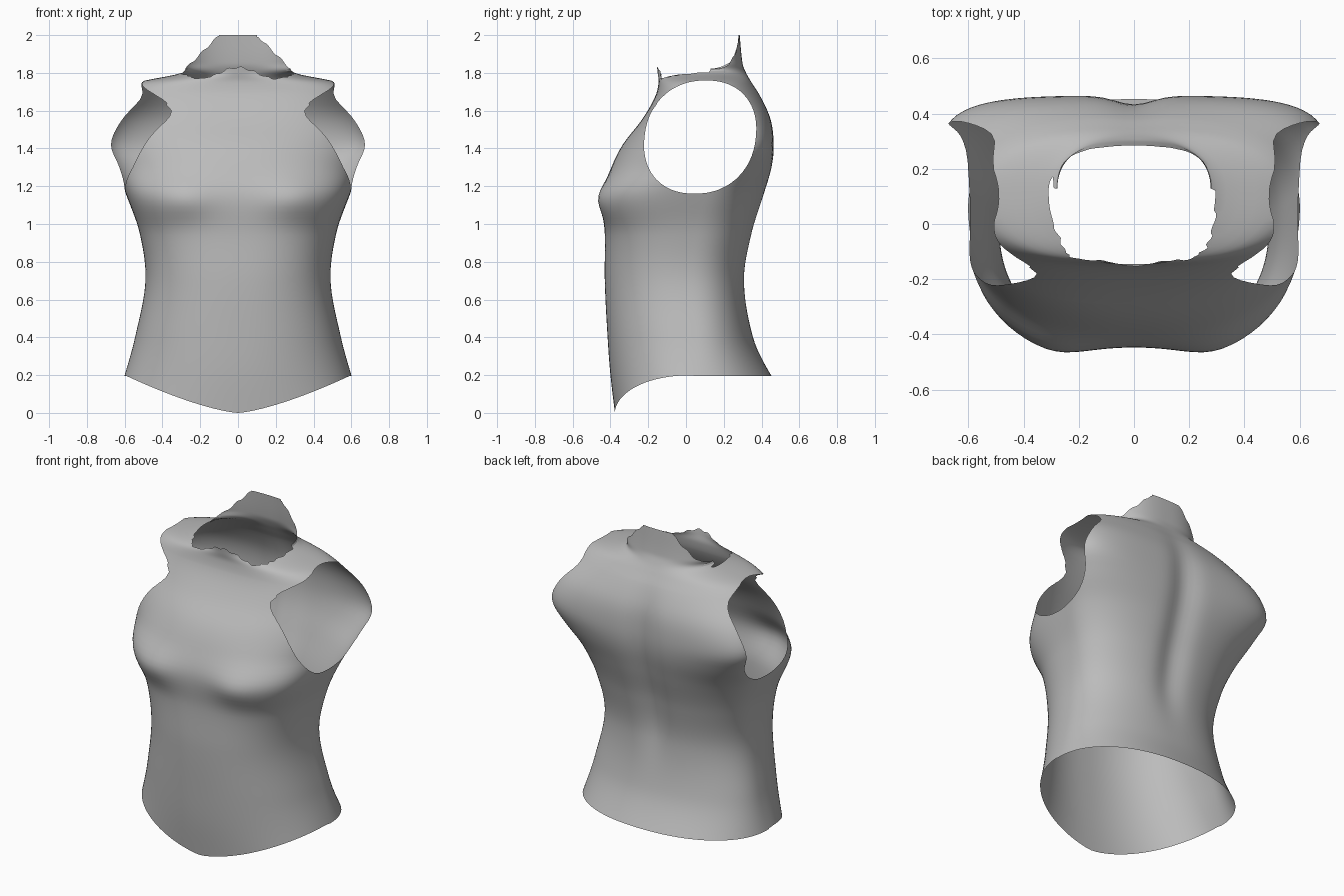
import bpy, bmesh
from math import pi, cos, sin, exp

old = bpy.data.objects.get("Cube")
if old:
    bpy.data.objects.remove(old)

SEGMENTS = 120

# Cross-sections: height, half width, front y, widest y, back y, front and back squareness
SECTIONS = [
    (-.05, .68, -.37, .05, .62, 2.2, 2.2),
    (.2, .60, -.40, .05, .45, 2.2, 2.2),
    (.4, .545, -.415, .05, .355, 2.3, 2.2),
    (.7, .49, -.43, .02, .315, 2.4, 2.3),
    (.95, .52, -.43, .05, .355, 2.7, 2.4),
    (1.15, .59, -.445, .1, .415, 3.3, 2.5),
    (1.3, .65, -.395, .2, .455, 2.7, 3.0),
    (1.42, .70, -.335, .2, .465, 2.4, 4.0),
    (1.55, .67, -.235, .2, .45, 2.8, 3.5),
    (1.67, .61, -.165, .15, .40, 3.0, 2.6),
    (1.75, .525, -.145, .12, .35, 2.6, 2.3),
    (1.8, .30, -.15, .12, .32, 2.0, 2.3),
    (1.85, .285, -.155, .12, .30, 2.0, 2.5),
    (2.05, .27, -.16, .12, .28, 2.0, 2.5),
]


def slope(i, k):
    a, b = SECTIONS[max(i - 1, 0)], SECTIONS[min(i + 1, len(SECTIONS) - 1)]
    return (b[k] - a[k]) / (b[0] - a[0])


def section_at(z):
    """Smoothly interpolate the section values at a height."""
    i = max(j for j in range(len(SECTIONS) - 1) if SECTIONS[j][0] <= z)
    a, b = SECTIONS[i], SECTIONS[i + 1]
    h = b[0] - a[0]
    t = (z - a[0]) / h
    s = t * t * (3 - 2 * t)
    return [a[k] + (b[k] - a[k]) * s
            + h * t * (1 - t) * ((1 - t) * slope(i, k) - t * slope(i + 1, k))
            for k in range(1, 7)]


def body_point(z, angle):
    w, front, mid, back, n_front, n_back = section_at(z)
    c, s = cos(angle), sin(angle)
    n = n_back if s > 0 else n_front
    r = (abs(c) ** n + abs(s) ** n) ** (-1 / n)
    x = w * r * c
    y = mid + r * s * (back - mid if s > 0 else mid - front)
    if s < 0:    # bust
        y -= .032 * exp(-((abs(x) - .29) / .15) ** 2 - ((z - 1.13) / .1) ** 2)
    else:        # spine groove
        y -= .035 * exp(-(x / .09) ** 2 - ((z - 1.15) / .5) ** 4)
    return x, y, z


# Each opening is a function that is positive where cloth is removed
def hem(p):
    edge = .2 * min(1, abs(p.x) / .6) ** 1.4 if p.y < .05 else .195
    return edge - p.z


def armhole(p):
    if abs(p.x) < .35:
        return -1
    y = p.y - .075 - .1 * (p.z - 1.46)
    return 1 - abs(y / .295) ** 2.2 - abs((p.z - 1.46) / .3) ** 2.2


def neckline(p):
    x = min(abs(p.x), .3)
    fray = .006 * sin(90 * p.x)
    if p.y < .12:
        return p.z - 1.8 - .03 * cos(pi * x / .2) - fray
    return p.z - min(2, 2.1 - x + fray)


def cut(bm, opening):
    """Split the edges along the opening's outline and remove its inside."""
    value = {v: opening(v.co) for v in bm.verts}
    outline = []
    for e in list(bm.edges):
        a, b = e.verts
        fa, fb = value[a], value[b]
        if fa * fb < 0:
            t = min(max(fa / (fa - fb), .02), .98)
            outline.append(bmesh.utils.edge_split(e, a, t)[1])
    bmesh.ops.connect_verts(bm, verts=outline)
    inside = [f for f in bm.faces
              if sum(value.get(v, 0) for v in f.verts) > 0]
    bmesh.ops.delete(bm, geom=inside, context='FACES')


# Torso shell, lofted from the hem to the neck
heights = [-.05 + .03 * i for i in range(58)]
heights += [1.69 + .01 * i for i in range(35)]
bm = bmesh.new()
rings = [[bm.verts.new(body_point(z, 2 * pi * i / SEGMENTS)) for i in range(SEGMENTS)]
         for z in heights]
for low, high in zip(rings, rings[1:]):
    for i in range(SEGMENTS):
        j = (i + 1) % SEGMENTS
        bm.faces.new((low[i], low[j], high[j], high[i]))
for opening in (hem, armhole, neckline):
    cut(bm, opening)

mesh = bpy.data.meshes.new("sleeveless_top")
bm.to_mesh(mesh)
bm.free()
top = bpy.data.objects.new("sleeveless_top", mesh)
bpy.context.collection.objects.link(top)

# Plain grey cloth
GREY = (.5, .5, .5, 1)
cloth = bpy.data.materials.new("grey_cloth")
cloth.use_nodes = True
cloth.diffuse_color = GREY
cloth.node_tree.nodes["Principled BSDF"].inputs["Base Color"].default_value = GREY
mesh.materials.append(cloth)

bpy.context.view_layer.objects.active = top
top.select_set(True)
bpy.ops.object.shade_smooth_by_angle()
